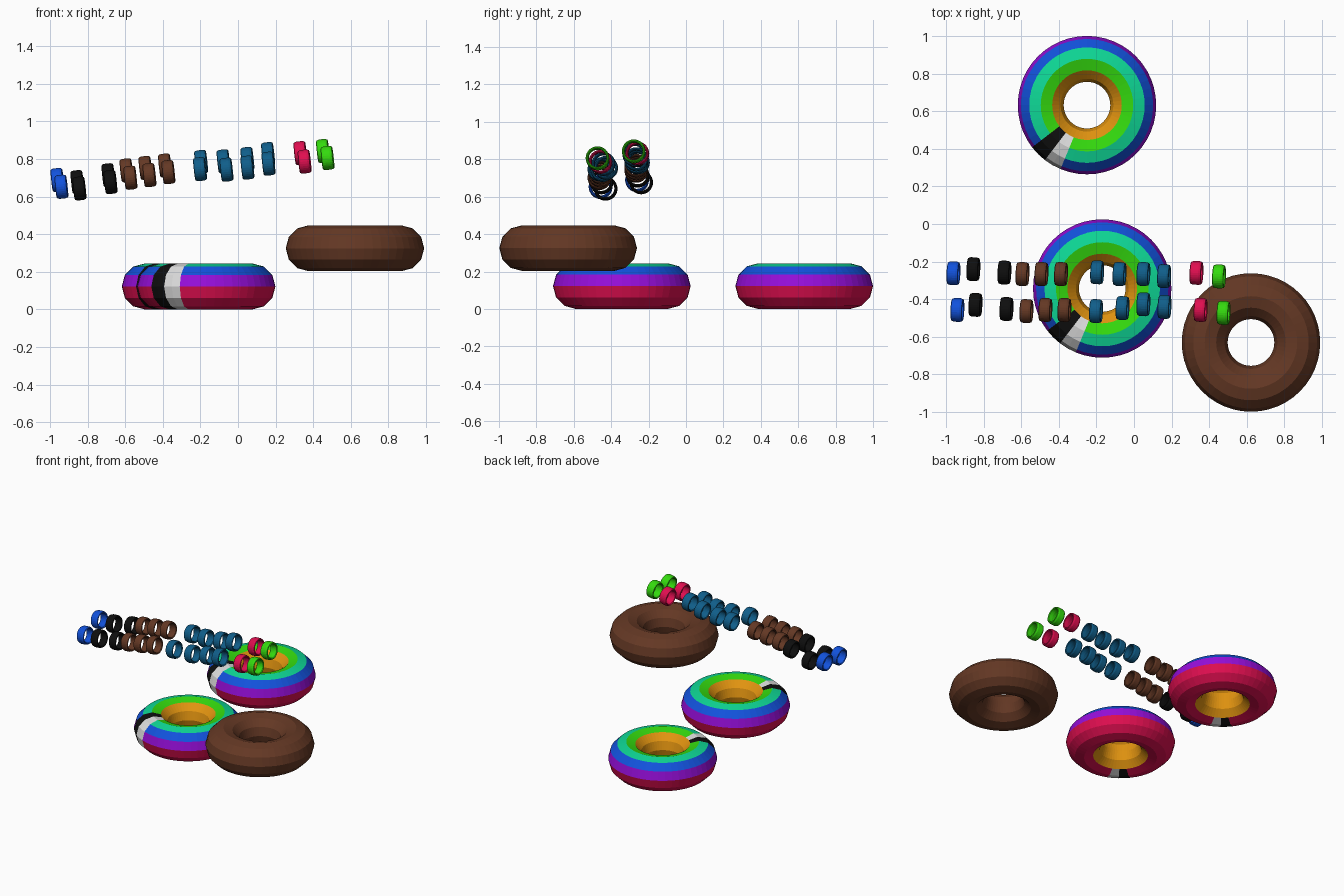
import bpy, bmesh, math
from mathutils import Vector

if "Cube" in bpy.data.objects:
    bpy.data.objects.remove(bpy.data.objects["Cube"])


def lin(c):
    c /= 255
    return c / 12.92 if c <= 0.04045 else ((c + 0.055) / 1.055) ** 2.4


def material(name, rgb):
    m = bpy.data.materials.new(name)
    m.diffuse_color = (*[lin(c) for c in rgb], 1)
    m.use_nodes = True
    m.node_tree.nodes["Principled BSDF"].inputs["Base Color"].default_value = m.diffuse_color
    return m


MATS = {n: material(n, c) for n, c in {
    "orange": (226, 148, 16), "green": (52, 218, 14), "sea_green": (14, 216, 150),
    "blue": (18, 82, 220), "purple": (150, 14, 218), "crimson": (224, 14, 80),
    "white": (222, 222, 222), "black": (14, 14, 14), "brown": (100, 56, 36),
    "steel_blue": (16, 94, 138)}.items()}


def lathe(name, profile, sides, colours, rule=lambda i, j: 0):
    """Spin a closed (radius, z) profile around z; rule(side, band) picks the colour."""
    bm = bmesh.new()
    rings = []
    for i in range(sides):
        a = 2 * math.pi * i / sides
        rings.append([bm.verts.new((r * math.cos(a), r * math.sin(a), z)) for r, z in profile])
    n = len(profile)
    for i in range(sides):
        p, q = rings[i], rings[(i + 1) % sides]
        for j in range(n):
            k = (j + 1) % n
            f = bm.faces.new((p[j], q[j], q[k], p[k]))
            f.material_index = rule(i, j)
    bmesh.ops.recalc_face_normals(bm, faces=bm.faces)
    me = bpy.data.meshes.new(name)
    bm.to_mesh(me)
    bm.free()
    for c in colours:
        me.materials.append(MATS[c])
    return me


def place(name, mesh, loc):
    ob = bpy.data.objects.new(name, mesh)
    ob.location = loc
    bpy.context.collection.objects.link(ob)
    return ob


# Big rings: 48 sides, 12-sided tube
R, T = 0.246, 0.122
tube = [(R + T * math.cos(math.radians(30 * j)), T * math.sin(math.radians(30 * j)))
        for j in range(12)]
BANDS = ["purple", "blue", "sea_green", "green", "orange", "crimson", "black", "white"]


def band_rule(side, band):
    base = band if band < 4 else (4 if band < 8 else 5)
    if base != 4:                      # painted patch skips the inner orange band
        if side in (29, 30):
            return 6
        if side in (31, 32):
            return 7
    return base


striped = lathe("striped_ring", tube, 48, BANDS, band_rule)
plain = lathe("plain_ring", tube, 48, ["brown"])
place("striped_ring_back", striped, (-0.25, 0.632, T))
place("striped_ring_front", striped, (-0.169, -0.343, T))
place("brown_ring", plain, (0.622, -0.63, 0.325))

# Small hollow beads in two rows, rising to the right
bead_profile = [(0.063, -0.016), (0.063, 0.016), (0.059, 0.028), (0.054, 0.031),
                (0.049, 0.026), (0.047, 0.0), (0.049, -0.026), (0.054, -0.031),
                (0.059, -0.028)]
colours = ["blue"] + ["black"] * 2 + ["brown"] * 3 + ["steel_blue"] * 4 + ["crimson", "green"]
bead_mesh = {c: lathe("bead_" + c, bead_profile, 32, [c]) for c in set(colours)}
rows = {
    "back": [(-.96, -.262, .688), (-.854, -.24, .677), (-.689, -.258, .713), (-.593, -.266, .739),
             (-.492, -.266, .752), (-.388, -.266, .765), (-.196, -.257, .784), (-.077, -.266, .787),
             (.05, -.266, .80), (.16, -.277, .826), (.332, -.26, .831), (.452, -.279, .842)],
    "front": [(-.939, -.457, .652), (-.843, -.43, .643), (-.678, -.452, .677), (-.572, -.463, .70),
              (-.471, -.457, .714), (-.37, -.457, .73), (-.202, -.463, .746), (-.061, -.447, .743),
              (.05, -.427, .754), (.162, -.441, .775), (.354, -.457, .786), (.476, -.473, .805)]}
axis = Vector((1, -0.04, 0.11)).to_track_quat('Z', 'Y')
for row, spots in rows.items():
    for i, (c, p) in enumerate(zip(colours, spots)):
        ob = place(f"bead_{row}_{i + 1}", bead_mesh[c], p)
        ob.rotation_mode = 'QUATERNION'
        ob.rotation_quaternion = axis
